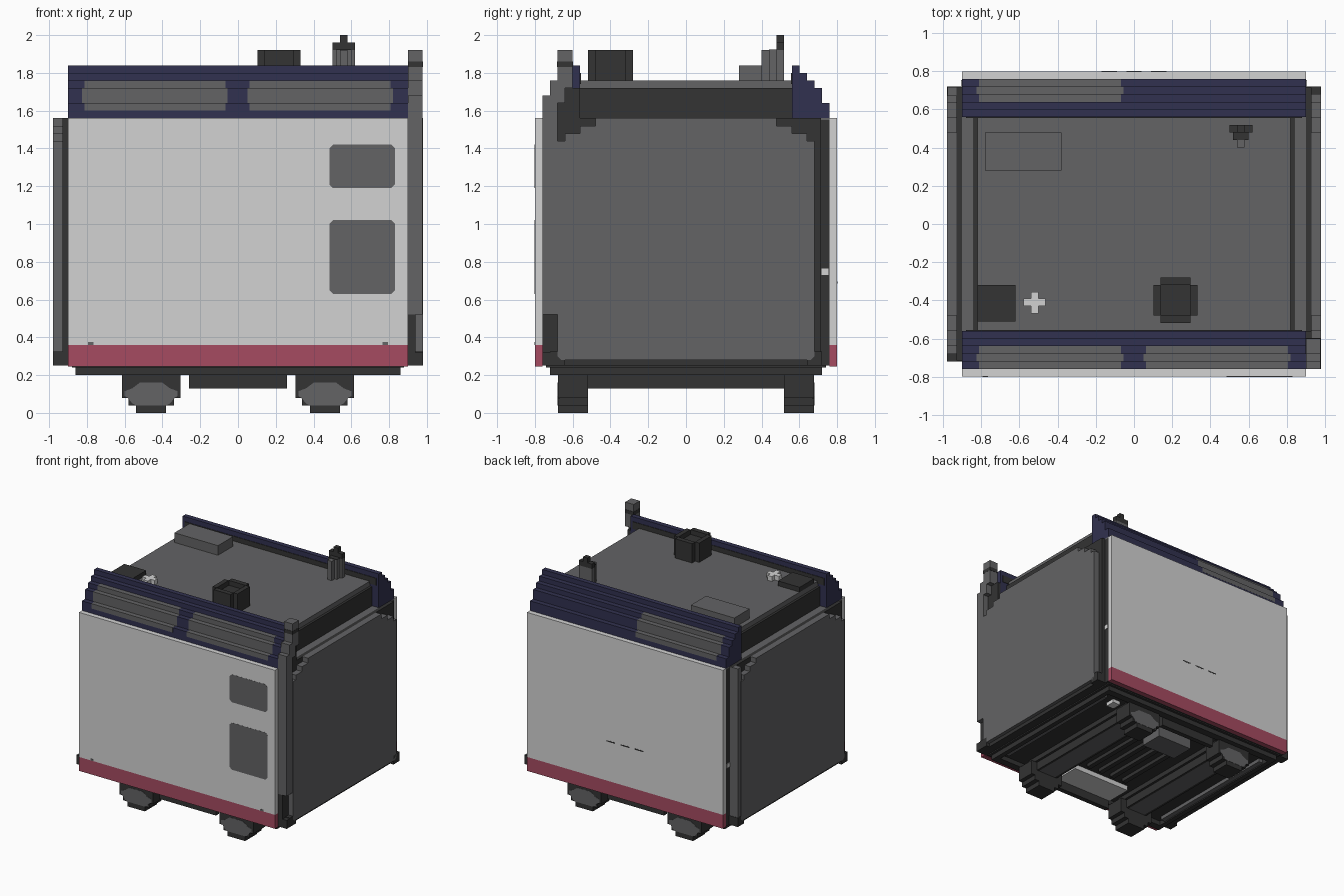
import bpy, bmesh, math

old = bpy.data.objects.get("Cube")
if old:
    bpy.data.objects.remove(old, do_unlink=True)


def material(name, rgb):
    m = bpy.data.materials.new(name)
    m.use_nodes = True
    col = (*rgb, 1.0)
    m.diffuse_color = col
    m.node_tree.nodes["Principled BSDF"].inputs["Base Color"].default_value = col
    return m


WHITE = material("light grey", (0.65, 0.65, 0.65))
GREY = material("mid grey", (0.126, 0.126, 0.130))
DARK = material("dark grey", (0.033, 0.033, 0.033))
NAVY = material("navy", (0.031, 0.031, 0.080))
RED = material("crimson", (0.38, 0.07, 0.12))


def add(name, bm, mat):
    bmesh.ops.recalc_face_normals(bm, faces=bm.faces)
    me = bpy.data.meshes.new(name)
    bm.to_mesh(me)
    bm.free()
    me.materials.append(mat)
    ob = bpy.data.objects.new(name, me)
    bpy.context.collection.objects.link(ob)
    return ob


def prism(name, pts, a, b, axis, mat):
    """Extrude a profile from a to b along x (y,z points), y (x,z) or z (x,y)."""
    bm = bmesh.new()
    place = {"x": lambda p, t: (t, p[0], p[1]),
             "y": lambda p, t: (p[0], t, p[1]),
             "z": lambda p, t: (p[0], p[1], t)}[axis]
    lo = [bm.verts.new(place(p, a)) for p in pts]
    hi = [bm.verts.new(place(p, b)) for p in pts]
    bm.faces.new(lo)
    bm.faces.new(hi)
    n = len(pts)
    for i in range(n):
        j = (i + 1) % n
        bm.faces.new((lo[i], lo[j], hi[j], hi[i]))
    return add(name, bm, mat)


def box(name, x0, x1, y0, y1, z0, z1, mat):
    return prism(name, [(x0, y0), (x1, y0), (x1, y1), (x0, y1)], z0, z1, "z", mat)


def mirrored(half):
    return half + [(-a, b) for a, b in reversed(half)]


# Main body and raised inner roof
box("body_core", -0.9, 0.9, -0.76, 0.76, 0.25, 1.55, DARK)
box("body_ledge", -0.9, 0.9, -0.76, 0.76, 1.55, 1.56, GREY)
box("upper_wall", -0.84, 0.84, -0.56, 0.56, 1.56, 1.72, DARK)
box("roof_deck", -0.82, 0.82, -0.56, 0.56, 1.72, 1.76, GREY)

# Side panels and lower stripe
for s, side in ((-1, "front"), (1, "back")):
    y0, y1 = sorted((s * 0.76, s * 0.80))
    box(side + "_panel", -0.9, 0.9, y0, y1, 0.36, 1.56, WHITE)
    box(side + "_stripe", -0.9, 0.9, y0, y1, 0.245, 0.36, RED)

# Stepped roof shoulders with flush grey vents and a dark inner face
steps = [(0.76, 1.56), (0.76, 1.64), (0.72, 1.64), (0.72, 1.72), (0.68, 1.72),
         (0.68, 1.76), (0.64, 1.76), (0.64, 1.80), (0.60, 1.80), (0.60, 1.84),
         (0.56, 1.84), (0.56, 1.56)]
# Each vent row: y face, bottom z, top z, end inset
vent_rows = [(0.76, 1.60, 1.64, 0.012), (0.72, 1.64, 1.72, 0.0), (0.68, 1.72, 1.76, 0.012)]

for s, side, spans in ((-1, "front", ((-0.825, -0.055), (0.05, 0.82))),
                       (1, "back", ((-0.825, -0.055),))):
    prism(side + "_shoulder", [(s * y, z) for y, z in steps], -0.9, 0.9, "x", NAVY)
    y0, y1 = sorted((s * 0.556, s * 0.562))
    box(side + "_shoulder_lining", -0.88, 0.88, y0, y1, 1.74, 1.80, DARK)
    for x0, x1 in spans:
        for y, z0, z1, inset in vent_rows:
            y0, y1 = sorted((s * (y - 0.04), s * (y + 0.001)))
            box(side + "_vent", x0 + inset, x1 - inset, y0, y1, z0, z1 + 0.001, GREY)

# End walls: dark gasket, outer panel with stepped corners, sill and corner bumpers
half = [(0.66, 0.28), (0.68, 0.30), (0.68, 1.44), (0.64, 1.44), (0.64, 1.48),
        (0.56, 1.48), (0.56, 1.52), (0.48, 1.52), (0.48, 1.56)]
for s, end in ((1, "left"), (-1, "right")):
    def span(a, b):
        return sorted((s * a, s * b))
    box(end + "_gasket", *span(0.9, 0.93), -0.715, 0.715, 0.25, 1.56, DARK)
    prism(end + "_end_panel", mirrored(half), *span(0.93, 0.98), "x", GREY)
    box(end + "_end_rail", *span(0.82, 0.86), -0.72, 0.72, 0.20, 0.25, DARK)
    box(end + "_sill", *span(0.88, 0.95), -0.72, 0.72, 0.25, 0.28, DARK)
    box(end + "_marker_light", *span(0.9, 0.906), 0.718, 0.755, 0.73, 0.765, WHITE)
    for t in (-1, 1):
        y0, y1 = sorted((t * 0.64, t * 0.72))
        box(end + "_corner_bumper", *span(0.9, 0.98), y0, y1, 0.25, 0.325, DARK)

# Grey corner column diagonally opposite the exhaust stack
box("corner_column", -0.978, -0.9, 0.67, 0.717, 0.325, 1.56, GREY)

# Exhaust stack on one corner
prism("exhaust_stack", [(-0.76, 0.52), (-0.76, 1.68), (-0.72, 1.68), (-0.72, 1.76),
                        (-0.68, 1.76), (-0.68, 1.92), (-0.60, 1.92), (-0.60, 1.72),
                        (-0.64, 1.72), (-0.64, 1.64), (-0.68, 1.64), (-0.68, 0.52)],
      0.90, 0.978, "x", GREY)
box("exhaust_band", 0.899, 0.979, -0.682, -0.598, 1.83, 1.86, DARK)
box("exhaust_base", 0.9, 0.94, -0.76, -0.68, 0.25, 0.52, DARK)
box("exhaust_foot", 0.9, 0.98, -0.76, -0.68, 0.25, 0.32, DARK)
prism("exhaust_bracket", [(-0.70, 1.44), (-0.70, 1.64), (-0.64, 1.64), (-0.64, 1.72),
                          (-0.56, 1.72), (-0.56, 1.52), (-0.64, 1.44)],
      0.84, 0.93, "x", DARK)


# Front windows with clipped corners
def window(name, x0, x1, z0, z1):
    c = 0.018
    pts = [(x0 + c, z0), (x1 - c, z0), (x1, z0 + c), (x1, z1 - c),
           (x1 - c, z1), (x0 + c, z1), (x0, z1 - c), (x0, z0 + c)]
    prism(name, pts, -0.801, -0.793, "y", GREY)


window("upper_window", 0.485, 0.83, 1.19, 1.42)
window("lower_window", 0.485, 0.83, 0.63, 1.02)

# Small slits on the back panel and clips above the front stripe
for x in (-0.13, 0.0, 0.13):
    box("back_slit", x - 0.04, x + 0.04, 0.793, 0.801, 0.685, 0.695, DARK)
for x in (-0.78, 0.78):
    box("front_clip", x - 0.015, x + 0.015, -0.801, -0.793, 0.36, 0.375, GREY)

# Roof equipment
box("roof_box", -0.78, -0.38, 0.28, 0.48, 1.76, 1.84, GREY)
box("roof_hatch", -0.82, -0.62, -0.51, -0.32, 1.76, 1.80, DARK)
box("roof_cross_a", -0.58, -0.465, -0.43, -0.39, 1.76, 1.80, WHITE)
box("roof_cross_b", -0.54, -0.50, -0.47, -0.355, 1.76, 1.80, WHITE)
for s in (-1, 1):
    box("fan_wall_x", *sorted((0.217 + s * 0.077, 0.217 + s * 0.115)),
        -0.48, -0.32, 1.76, 1.92, DARK)
    box("fan_wall_y", 0.14, 0.295, *sorted((-0.4 + s * 0.08, -0.4 + s * 0.12)),
        1.76, 1.92, DARK)
box("fan_core", 0.14, 0.295, -0.48, -0.32, 1.76, 1.88, DARK)
box("antenna_base", 0.50, 0.62, 0.48, 0.52, 1.76, 1.92, GREY)
box("antenna_mid", 0.52, 0.60, 0.44, 0.48, 1.76, 1.92, GREY)
box("antenna_front", 0.54, 0.58, 0.40, 0.44, 1.76, 1.92, GREY)
box("antenna_cap", 0.50, 0.62, 0.48, 0.52, 1.92, 1.96, DARK)
box("antenna_cap_front", 0.52, 0.60, 0.44, 0.48, 1.92, 1.925, DARK)
box("antenna_tip", 0.54, 0.58, 0.48, 0.52, 1.96, 2.0, DARK)

# Underframe: perimeter rails, floor, ribs and centre skirts
box("floor", -0.88, 0.88, -0.74, 0.74, 0.24, 0.255, DARK)
for s in (-1, 1):
    y0, y1 = sorted((s * 0.66, s * 0.72))
    box("side_rail", -0.86, 0.86, y0, y1, 0.20, 0.25, DARK)
    y0, y1 = sorted((s * 0.62, s * 0.66))
    box("centre_skirt", -0.26, 0.26, y0, y1, 0.13, 0.25, DARK)
    x0, x1 = sorted((s * 0.78, s * 0.82))
    box("cross_rib", x0, x1, -0.60, 0.60, 0.21, 0.25, GREY)
for x in (-0.18, -0.06, 0.06, 0.18):
    box("floor_rib", x - 0.02, x + 0.02, -0.34, 0.30, 0.21, 0.25, DARK)
box("underfloor_plate", -0.27, 0.27, -0.62, -0.40, 0.20, 0.25, WHITE)
box("underfloor_box", -0.16, 0.16, 0.30, 0.50, 0.14, 0.25, GREY)
box("underfloor_lamp", 0.63, 0.70, 0.50, 0.58, 0.21, 0.25, WHITE)

# Running gear: stepped wheels, axle beams with dark side plates, bogie frames
wheel = mirrored([(0.08, 0.0), (0.08, 0.04), (0.12, 0.04), (0.12, 0.08),
                  (0.155, 0.08), (0.155, 0.20)])
hub = mirrored([(0.08, 0.04), (0.10, 0.05), (0.12, 0.075), (0.14, 0.09),
                (0.14, 0.115), (0.10, 0.13), (0.06, 0.16)])
for cx in (-0.46, 0.46):
    box("axle_beam", cx - 0.08, cx + 0.08, -0.54, 0.54, 0.13, 0.20, GREY)
    for s in (-1, 1):
        x0, x1 = sorted((cx + s * 0.08, cx + s * 0.10))
        box("axle_side_plate", x0, x1, -0.54, 0.54, 0.13, 0.20, DARK)
        prism("wheel", [(cx + x, z) for x, z in wheel],
              *sorted((s * 0.52, s * 0.678)), "y", DARK)
        prism("wheel_hub", [(cx + x, z) for x, z in hub],
              *sorted((s * 0.67, s * 0.68)), "y", GREY)
    box("axle_mount", cx - 0.12, cx + 0.12, -0.60, 0.60, 0.20, 0.25, DARK)
